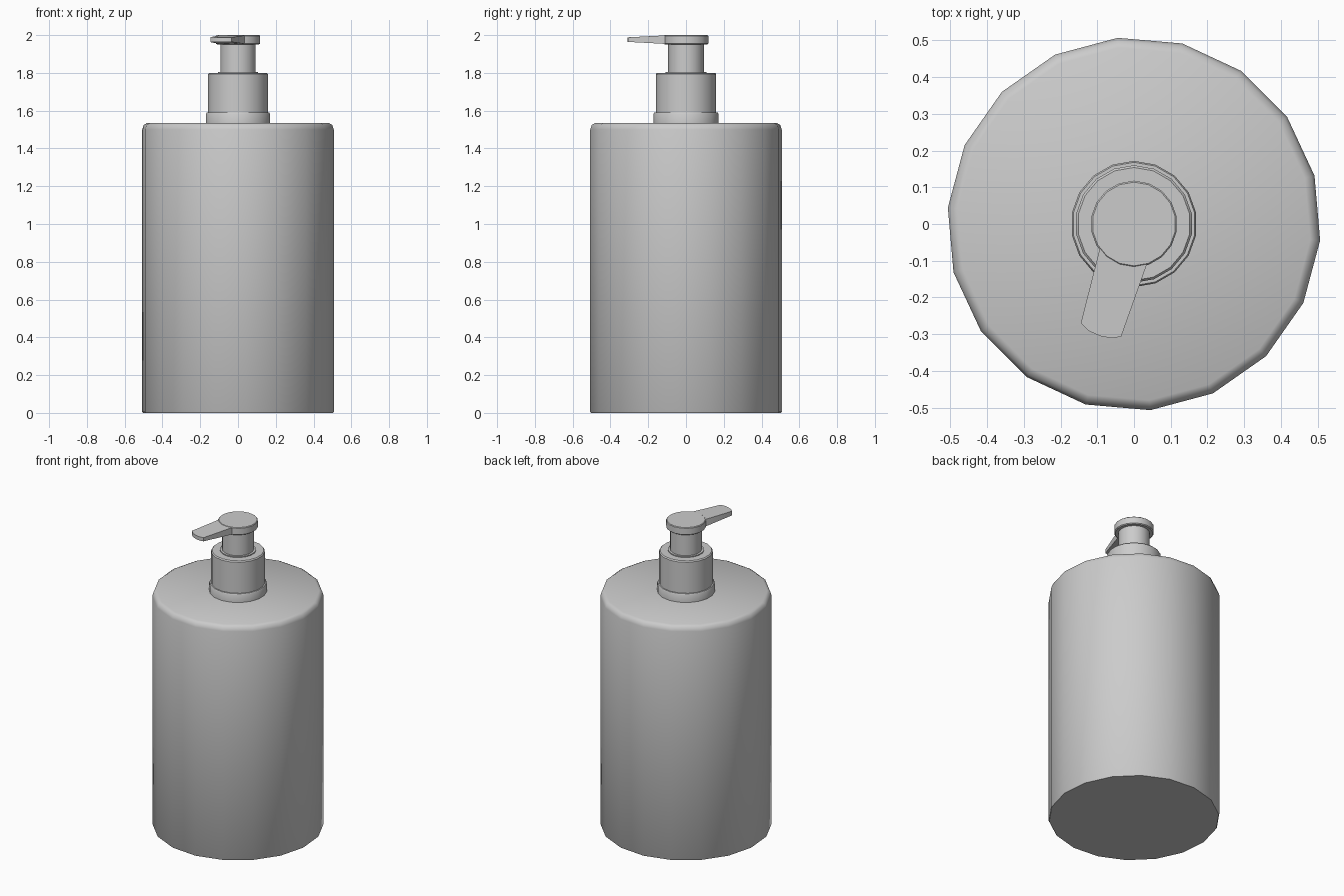
import bpy, bmesh
from math import sin, cos, radians

cube = bpy.data.objects.get("Cube")
if cube:
    bpy.data.objects.remove(cube, do_unlink=True)

SIDES = 18
grey = bpy.data.materials.new("plain grey")
grey.use_nodes = True
colour = (0.6, 0.6, 0.6, 1)
grey.diffuse_color = colour
grey.node_tree.nodes["Principled BSDF"].inputs["Base Color"].default_value = colour


def finish(name, bm, angle=35):
    """Turn a bmesh into a shaded object."""
    bmesh.ops.recalc_face_normals(bm, faces=bm.faces)
    mesh = bpy.data.meshes.new(name)
    bm.to_mesh(mesh)
    bm.free()
    mesh.materials.append(grey)
    obj = bpy.data.objects.new(name, mesh)
    bpy.context.collection.objects.link(obj)
    bpy.ops.object.select_all(action="DESELECT")
    obj.select_set(True)
    bpy.context.view_layer.objects.active = obj
    bpy.ops.object.shade_smooth_by_angle(angle=radians(angle))
    return obj


def turned(name, profile, phase, angle=35):
    """Closed turned solid from (radius, height) pairs, bottom to top."""
    bm = bmesh.new()
    rings = []
    for r, z in profile:
        angles = [radians(phase + 360 * i / SIDES) for i in range(SIDES)]
        rings.append([bm.verts.new((r * cos(a), r * sin(a), z)) for a in angles])
    for low, high in zip(rings, rings[1:]):
        for i in range(SIDES):
            j = (i + 1) % SIDES
            bm.faces.new((low[i], low[j], high[j], high[i]))
    bm.faces.new(rings[0][::-1])
    bm.faces.new(rings[-1])
    return finish(name, bm, angle)


# Bottle with a softened shoulder
turned("bottle_body", [(0.505, 0), (0.509, 0.006), (0.509, 1.5),
                       (0.501, 1.525), (0.482, 1.535)], 15, 50)

# Pump: collar, cap, stem and round head
turned("neck_collar", [(0.172, 1.53), (0.172, 1.583), (0.168, 1.59)], 10)
turned("pump_cap", [(0.16, 1.58), (0.16, 1.793), (0.154, 1.8)], 10)
turned("stem_ring", [(0.108, 1.795), (0.108, 1.806)], 10)
turned("pump_stem", [(0.094, 1.8), (0.094, 1.96)], 10)
turned("pump_head", [(0.112, 1.95), (0.118, 1.955), (0.118, 1.996), (0.114, 2)], 10)

# Tapered spout with a rounded tip, thinning towards the end
outline = [(-0.02, 0.0), (-0.094, -0.07), (-0.145, -0.27), (-0.122, -0.292),
           (-0.09, -0.306), (-0.06, -0.311), (-0.035, -0.307), (0.035, -0.11)]
bm = bmesh.new()
top, bottom = [], []
for x, y in outline:
    t = min(1, max(0, (-y - 0.1) / 0.2))
    top.append(bm.verts.new((x, y, 1.999 - 0.011 * t)))
    bottom.append(bm.verts.new((x, y, 1.953 + 0.011 * t)))
bm.faces.new(top)
bm.faces.new(bottom[::-1])
for i in range(len(outline)):
    j = (i + 1) % len(outline)
    bm.faces.new((bottom[i], bottom[j], top[j], top[i]))
finish("spout", bm)
